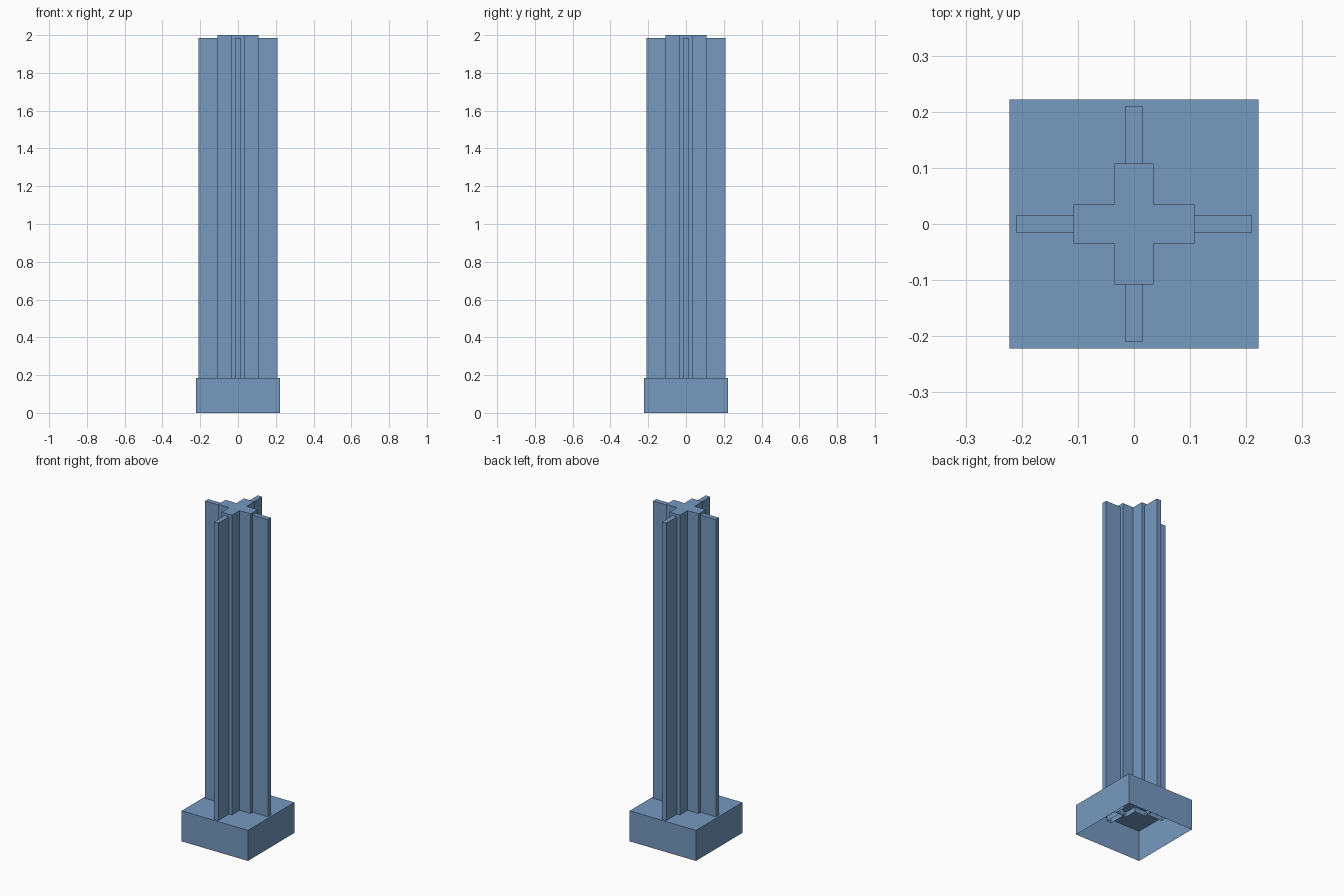
import bpy
import bmesh
from math import pi
from mathutils import Matrix

cube = bpy.data.objects.get("Cube")
if cube:
    bpy.data.objects.remove(cube, do_unlink=True)

blue = bpy.data.materials.new("steel_blue")
blue.use_nodes = True
colour = (0.18, 0.32, 0.53, 1)
blue.diffuse_color = colour
blue.node_tree.nodes["Principled BSDF"].inputs["Base Color"].default_value = colour


def shell(name, outline, bottom, top, turn=0):
    """Extrude an outline upward into a capped shell that is open underneath."""
    bm = bmesh.new()
    low = [bm.verts.new((x, y, bottom)) for x, y in outline]
    high = [bm.verts.new((x, y, top)) for x, y in outline]
    bm.faces.new(high)
    for i in range(len(outline)):
        j = (i + 1) % len(outline)
        bm.faces.new((low[i], low[j], high[j], high[i]))
    bm.transform(Matrix.Rotation(turn, 4, "Z"))
    mesh = bpy.data.meshes.new(name)
    bm.to_mesh(mesh)
    bm.free()
    mesh.materials.append(blue)
    obj = bpy.data.objects.new(name, mesh)
    bpy.context.collection.objects.link(obj)


def rectangle(x0, x1, half):
    return [(x0, -half), (x1, -half), (x1, half), (x0, half)]


base_top = 0.185
shaft_bottom = base_top - 0.03

# Hollow square plinth
shell("base", rectangle(-0.222, 0.222, 0.222), 0, base_top)

# Cross-shaped core, one arm of the outline turned four times
arm, half = 0.108, 0.035
cross = []
x_dir, y_dir = 1, 0
for _ in range(4):
    for u, v in ((arm, -half), (arm, half), (half, half)):
        cross.append((u * x_dir - v * y_dir, u * y_dir + v * x_dir))
    x_dir, y_dir = -y_dir, x_dir
shell("core", cross, shaft_bottom, 2)

# Thin fins on the ends of the core arms
for i, side in enumerate(("left", "back", "right", "front")):
    shell(side + "_fin", rectangle(0.1, 0.21, 0.015), shaft_bottom, 1.985, i * pi / 2)
